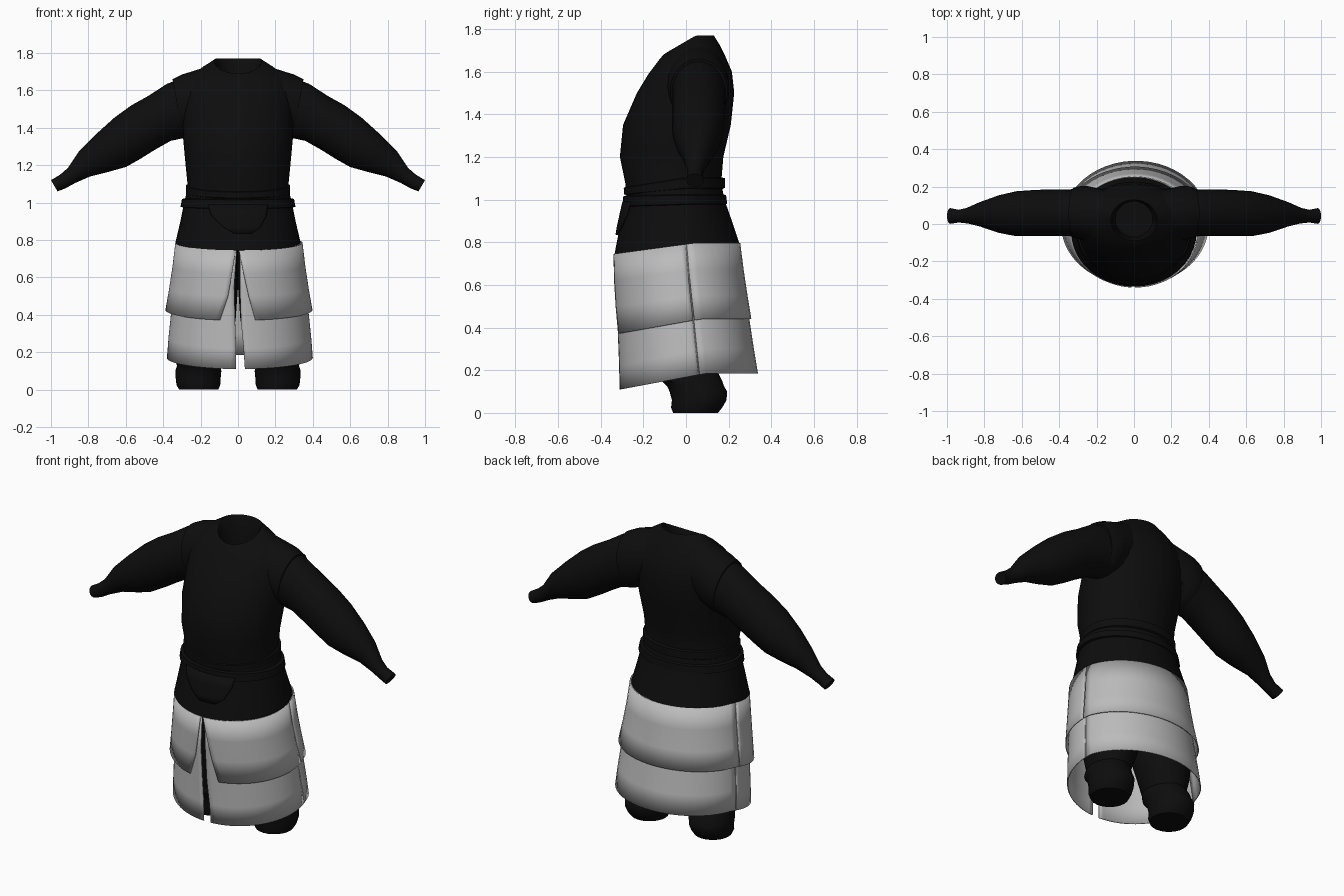
import bpy, bmesh
from math import sin, cos, pi, radians

cube = bpy.data.objects.get("Cube")
if cube:
    bpy.data.objects.remove(cube, do_unlink=True)


def material(name, value):
    m = bpy.data.materials.new(name)
    m.use_nodes = True
    colour = (value, value, value, 1)
    m.diffuse_color = colour
    bsdf = m.node_tree.nodes["Principled BSDF"]
    bsdf.inputs["Base Color"].default_value = colour
    bsdf.inputs["Roughness"].default_value = 0.9
    return m


BLACK = material("black cloth", 0.004)
GREY = material("grey cloth", 0.5)


def loft(name, rings, mat, closed=True, caps=(False, False), thickness=0):
    """Skin a list of point rings, optionally closed, capped and thickened."""
    bm = bmesh.new()
    rows = [[bm.verts.new(p) for p in ring] for ring in rings]
    n = len(rows[0])
    for low, high in zip(rows, rows[1:]):
        for i in range(n if closed else n - 1):
            j = (i + 1) % n
            bm.faces.new((low[i], low[j], high[j], high[i]))
    if caps[0]:
        bm.faces.new(rows[0])
    if caps[1]:
        bm.faces.new(rows[-1])
    bmesh.ops.recalc_face_normals(bm, faces=bm.faces)
    mesh = bpy.data.meshes.new(name)
    bm.to_mesh(mesh)
    bm.free()
    mesh.materials.append(mat)
    obj = bpy.data.objects.new(name, mesh)
    bpy.context.collection.objects.link(obj)
    if thickness:
        mod = obj.modifiers.new("thickness", 'SOLIDIFY')
        mod.thickness = thickness
        mod.offset = 0
    bpy.ops.object.select_all(action='DESELECT')
    obj.select_set(True)
    bpy.context.view_layer.objects.active = obj
    bpy.ops.object.shade_smooth_by_angle(angle=radians(40))
    return obj


def body_ring(z_front, z_back, y_front, y_back, half_width,
              start=0, end=360, closed=True, shift=0, n=40):
    """Ring around the body, angle 0 at the front, sloping up to the back."""
    points = []
    for i in range(n):
        a = radians(start + (end - start) * i / (n if closed else n - 1))
        t = (1 - cos(a)) / 2
        points.append((shift + half_width * sin(a),
                       y_front + (y_back - y_front) * t,
                       z_front + (z_back - z_front) * min(1, 1.6 * t)))
    return points


def body(name, rows, mat, **options):
    return loft(name, [body_ring(*r) for r in rows], mat, **options)


def panel(name, rows, spans, mat, shift=0):
    rings = [body_ring(*r, start=a, end=b, closed=False, shift=shift, n=24)
             for r, (a, b) in zip(rows, spans)]
    return loft(name, rings, mat, closed=False, thickness=0.006)


# Robe body, folding inward at the neck opening
body("robe_body", [
    (.745, .795, -.335, .25, .335),
    (.9, .9, -.305, .215, .308),
    (1.0, 1.0, -.278, .18, .288),
    (1.08, 1.08, -.285, .165, .268),
    (1.2, 1.2, -.31, .175, .28),
    (1.35, 1.35, -.295, .21, .294),
    (1.5, 1.5, -.23, .226, .298),
    (1.59, 1.6, -.175, .215, .295),
    (1.65, 1.67, -.13, .185, .265),
    (1.68, 1.73, -.105, .155, .19),
    (1.69, 1.77, -.09, .13, .125),
    (1.67, 1.75, -.08, .12, .113),
    (1.56, 1.58, -.07, .12, .1)], BLACK, caps=(False, True))

# Waist bands and front sash
body("upper_belt", [
    (1.02, 1.05, -.276, .172, .27), (1.025, 1.055, -.29, .182, .279),
    (1.055, 1.1, -.292, .182, .278), (1.06, 1.105, -.28, .165, .265)], BLACK)
body("lower_belt", [
    (.965, .975, -.28, .18, .285), (.97, .98, -.296, .193, .307),
    (1.015, 1.02, -.294, .188, .3), (1.02, 1.025, -.278, .175, .28)], BLACK)
panel("sash_flap", [
    (.99, .99, -.295, .195, .302), (.93, .93, -.309, .215, .314),
    (.87, .87, -.322, .23, .323), (.835, .835, -.328, .24, .33)],
    [(-32, 32), (-27, 29), (-14, 22), (-4, 13)], BLACK)

# Skirt: long under layer and short over layer, split at the front and sides
UNDER = [
    (.745, .795, -.33, .245, .33),
    (.55, .6, -.322, .272, .348),
    (.36, .43, -.316, .296, .364),
    (.22, .3, -.311, .316, .378),
    (.11, .185, -.309, .335, .387)]
OVER = [
    (.745, .795, -.337, .252, .337),
    (.62, .67, -.335, .268, .352),
    (.5, .55, -.33, .286, .37),
    (.37, .44, -.324, .304, .39)]
UNDER_EDGE = {1: (0, 0, 1, 3, 4), -1: (3, 5, 4, 3, 3)}
OVER_EDGE = {1: (0, 4, 8, 13), -1: (3, 6, 9, 15)}
for s, side in ((1, "left"), (-1, "right")):
    panel(side + "_front_under_skirt", UNDER,
          [(s * a, s * 99) for a in UNDER_EDGE[s]], GREY, shift=.01)
    panel(side + "_front_over_skirt", OVER,
          [(s * a, s * 98) for a in OVER_EDGE[s]], GREY, shift=.005)
panel("back_under_skirt", UNDER, [(98, 262)] * len(UNDER), GREY, shift=.01)
panel("back_over_skirt", OVER, [(99, 261)] * len(OVER), GREY, shift=.005)


def sleeve_ring(s, top_x, top_z, low_x, low_z, y, depth, n=24):
    """Ring spanned between an upper and a lower outline point."""
    cx, cz = (top_x + low_x) / 2, (top_z + low_z) / 2
    hx, hz = (top_x - low_x) / 2, (top_z - low_z) / 2
    ring = []
    for i in range(n):
        a = 2 * pi * i / n
        ring.append((s * (cx + hx * cos(a)), y + depth * sin(a),
                     cz + hz * cos(a)))
    return ring


SLEEVE = [
    (.22, 1.66, .2, 1.38, .06, .125),
    (.3, 1.665, .29, 1.345, .06, .128),
    (.38, 1.635, .36, 1.33, .06, .124),
    (.48, 1.57, .44, 1.285, .06, .125),
    (.57, 1.52, .52, 1.235, .058, .123),
    (.66, 1.455, .6, 1.19, .055, .12),
    (.76, 1.365, .69, 1.165, .053, .1),
    (.85, 1.275, .79, 1.14, .052, .066),
    (.91, 1.185, .87, 1.105, .045, .042),
    (.95, 1.15, .925, 1.075, .042, .034),
    (1.0, 1.12, .965, 1.06, .043, .042)]
SHOULDER = [
    (.14, 1.735, .14, 1.42, .05, .13),
    (.25, 1.7, .24, 1.365, .055, .147),
    (.3, 1.685, .27, 1.35, .06, .143),
    (.35, 1.66, .295, 1.355, .06, .134),
    (.345, 1.64, .295, 1.37, .06, .12)]


def leg_ring(s, z, x, y, rx, ry, n=24):
    return [(s * x + rx * cos(2 * pi * i / n),
             y + ry * sin(2 * pi * i / n), z) for i in range(n)]


TROUSER = [
    (.15, .2, .02, .1, .12),
    (.2, .195, .02, .118, .135),
    (.28, .19, .02, .145, .145),
    (.37, .178, .02, .165, .16),
    (.55, .165, 0, .165, .18),
    (.77, .15, -.03, .15, .2)]
BOOT = [
    (0, .21, .045, .105, .105),
    (.025, .212, .05, .117, .12),
    (.06, .213, .062, .12, .128),
    (.1, .212, .058, .123, .135),
    (.125, .21, .045, .117, .133),
    (.15, .207, .028, .122, .142),
    (.18, .2, .02, .115, .135),
    (.22, .2, .02, .09, .11)]

# Sleeves, shoulder caps, trouser legs and boots on both sides
for s, side in ((1, "left"), (-1, "right")):
    loft(side + "_sleeve", [sleeve_ring(s, *r) for r in SLEEVE], BLACK,
         caps=(True, True))
    loft(side + "_shoulder", [sleeve_ring(s, *r) for r in SHOULDER], BLACK,
         caps=(True, True))
    loft(side + "_trouser_leg", [leg_ring(s, *r) for r in TROUSER], BLACK,
         caps=(True, True))
    loft(side + "_boot", [leg_ring(s, *r) for r in BOOT], BLACK,
         caps=(True, True))
